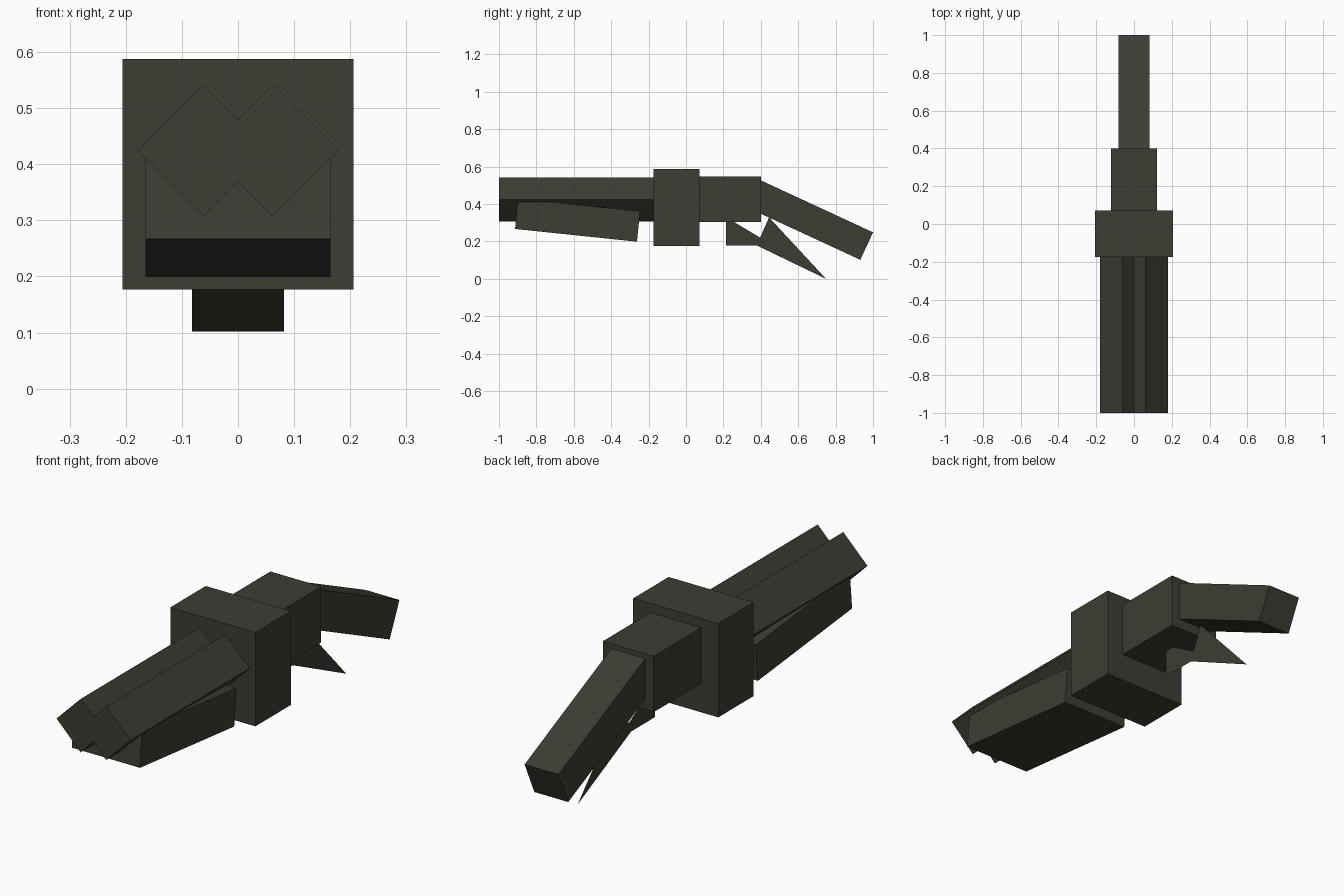
import bpy, bmesh

if "Cube" in bpy.data.objects:
    bpy.data.objects.remove(bpy.data.objects["Cube"])

metal = bpy.data.materials.new("dark olive grey")
metal.diffuse_color = (0.047, 0.046, 0.034, 1)
metal.use_nodes = True
metal.node_tree.nodes["Principled BSDF"].inputs["Base Color"].default_value = metal.diffuse_color


def finish(name, bm):
    bmesh.ops.recalc_face_normals(bm, faces=bm.faces)
    mesh = bpy.data.meshes.new(name)
    bm.to_mesh(mesh)
    bm.free()
    mesh.materials.append(metal)
    obj = bpy.data.objects.new(name, mesh)
    bpy.context.collection.objects.link(obj)
    return obj


def prism(name, points, depth):
    """Extrude a closed outline along the given vector."""
    bm = bmesh.new()
    face = bm.faces.new([bm.verts.new(p) for p in points])
    if depth:
        new = bmesh.ops.extrude_face_region(bm, geom=[face], use_keep_orig=True)
        verts = [v for v in new["geom"] if isinstance(v, bmesh.types.BMVert)]
        bmesh.ops.translate(bm, vec=depth, verts=verts)
    return finish(name, bm)


def side_prism(name, half_width, profile):
    """Side outline of (y, z) points, centred on x = 0."""
    depth = (2 * half_width, 0, 0) if half_width else None
    return prism(name, [(-half_width, y, z) for y, z in profile], depth)


# Receiver and the narrower block behind it
side_prism("receiver", 0.206, [(-0.174, 0.177), (0.071, 0.177), (0.071, 0.588), (-0.174, 0.588)])
side_prism("rear_block", 0.123, [(0.06, 0.303), (0.40, 0.303), (0.40, 0.548), (0.06, 0.548)])

# Twin barrels with diamond sections
R, CX, CZ = 0.117, 0.062, 0.424
for side, sx in (("left", -1), ("right", 1)):
    cx = sx * CX
    prism("barrel_" + side,
          [(cx + R, -1, CZ), (cx, -1, CZ + R), (cx - R, -1, CZ), (cx, -1, CZ - R)],
          (0, 0.84, 0))

# Tilted fore grip under the barrels
side_prism("fore_grip", 0.165, [(-0.914, 0.267), (-0.262, 0.199), (-0.246, 0.362), (-0.898, 0.430)])

# Sloping stock
side_prism("stock", 0.082, [(0.365, 0.543), (1.0, 0.249), (0.932, 0.102), (0.297, 0.396)])

# Flat trigger guard with a trailing spike
side_prism("trigger_guard", 0, [(0.214, 0.304), (0.214, 0.178), (0.38, 0.178), (0.257, 0.304)])
side_prism("guard_bridge", 0, [(0.257, 0.304), (0.38, 0.178), (0.396, 0.221)])
side_prism("guard_spike", 0, [(0.38, 0.178), (0.749, 0.0), (0.444, 0.329), (0.396, 0.221)])
